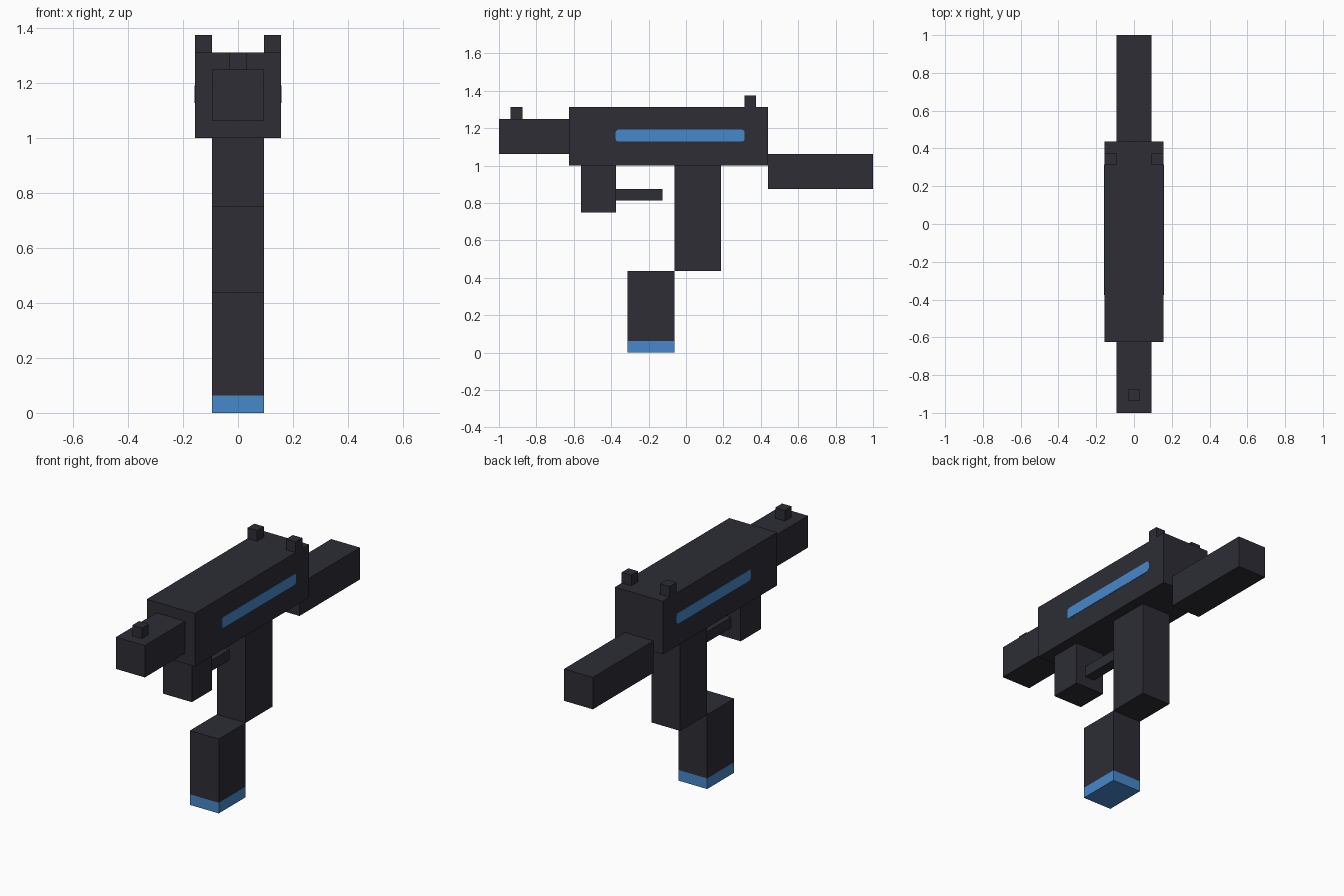
import bpy, bmesh

if "Cube" in bpy.data.objects:
    bpy.data.objects.remove(bpy.data.objects["Cube"])

U = 1 / 16  # the model sits on a sixteenth-unit grid


def material(name, rgb):
    m = bpy.data.materials.new(name)
    m.diffuse_color = (*rgb, 1)
    m.use_nodes = True
    m.node_tree.nodes["Principled BSDF"].inputs["Base Color"].default_value = m.diffuse_color
    return m


DARK = material("charcoal", (0.026, 0.026, 0.036))
BLUE = material("blue", (0.063, 0.246, 0.604))


def finish(name, bm, *mats):
    bmesh.ops.recalc_face_normals(bm, faces=bm.faces)
    me = bpy.data.meshes.new(name)
    bm.to_mesh(me)
    bm.free()
    for m in mats:
        me.materials.append(m)
    ob = bpy.data.objects.new(name, me)
    bpy.context.collection.objects.link(ob)
    return ob


def box_bm(x, y, z):
    """Box from (low, high) pairs in grid units."""
    bm = bmesh.new()
    bmesh.ops.create_cube(bm, size=1)
    for v in bm.verts:
        v.co = [U * ((a + b) / 2 + c * (b - a)) for (a, b), c in zip((x, y, z), v.co)]
    return bm


# Plain dark blocks: half width, y range, z range
blocks = {
    "receiver": (2.5, (-10, 7), (16, 21)),
    "barrel": (1.5, (-16, -10), (17, 20)),
    "front_sight": (0.5, (-15, -14), (20, 21)),
    "stock": (1.5, (7, 16), (14, 17)),
    "grip": (1.5, (-1, 3), (7, 16)),
    "foregrip": (1.5, (-9, -6), (12, 16)),
    "trigger_guard": (0.5, (-6, -2), (13, 14)),
}
for name, (w, y, z) in blocks.items():
    finish(name, box_bm((-w, w), y, z), DARK)

# Magazine with a blue foot
bm = box_bm((-1.5, 1.5), (-5, -1), (0, 7))
bmesh.ops.bisect_plane(bm, geom=bm.verts[:] + bm.edges[:] + bm.faces[:],
                       plane_co=(0, 0, U), plane_no=(0, 0, 1))
for f in bm.faces:
    f.material_index = int(f.calc_center_median().z < U)
finish("magazine", bm, DARK, BLUE)

for side, label in ((1, "right"), (-1, "left")):
    # Rear sight posts
    x = sorted((1.5 * side, 2.5 * side))
    finish("rear_sight_" + label, box_bm(x, (5, 6), (21, 22)), DARK)

    # Thin blue side stripe with clipped corners
    x = sorted((2.4 * side, 2.53 * side))
    bm = box_bm(x, (-6.02, 5.02), (18.05, 19.07))
    ends = [e for e in bm.edges if abs(e.verts[0].co.x - e.verts[1].co.x) > 0.001]
    bmesh.ops.bevel(bm, geom=ends, offset=0.015, segments=2, profile=0.5, affect='EDGES')
    finish("side_stripe_" + label, bm, BLUE)
